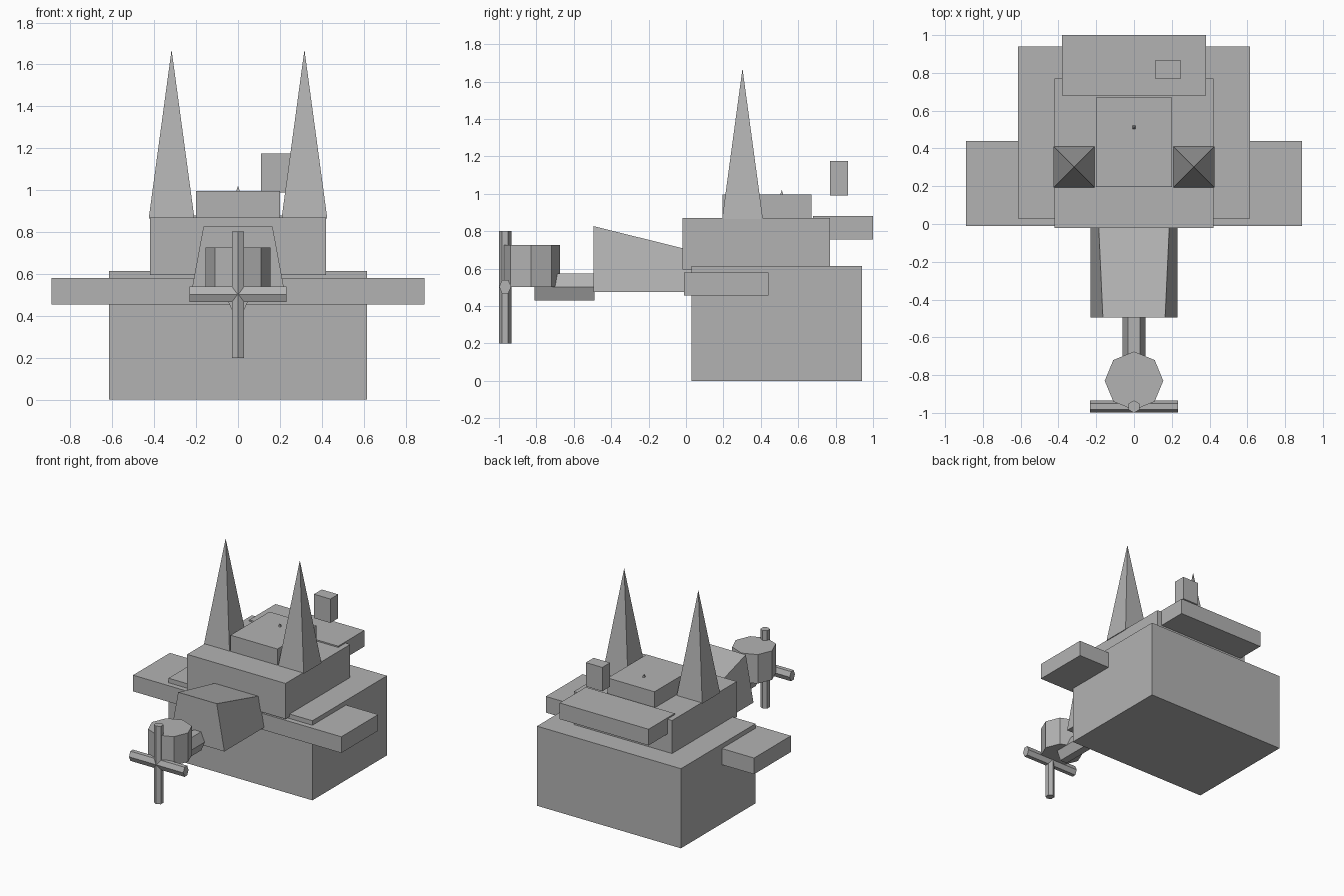
import bpy, math

if "Cube" in bpy.data.objects:
    bpy.data.objects.remove(bpy.data.objects["Cube"])

grey = bpy.data.materials.new("plain grey")
grey.diffuse_color = (0.45, 0.45, 0.45, 1)
grey.use_nodes = True
grey.node_tree.nodes["Principled BSDF"].inputs["Base Color"].default_value = grey.diffuse_color


def make(name, verts, faces):
    me = bpy.data.meshes.new(name)
    me.from_pydata(verts, [], faces)
    me.materials.append(grey)
    ob = bpy.data.objects.new(name, me)
    bpy.context.collection.objects.link(ob)
    return ob


def loft(name, lower, upper):
    """Closed solid between two matching rings of points."""
    n = len(lower)
    sides = [(i, (i + 1) % n, n + (i + 1) % n, n + i) for i in range(n)]
    ob = make(name, lower + upper,
              sides + [tuple(reversed(range(n))), tuple(range(n, 2 * n))])
    # keep normals pointing outwards whichever way the rings run
    import bmesh
    bm = bmesh.new()
    bm.from_mesh(ob.data)
    bmesh.ops.recalc_face_normals(bm, faces=bm.faces)
    bm.to_mesh(ob.data)
    bm.free()
    return ob


def box(name, x0, x1, y0, y1, z0, z1):
    ring = [(x0, y0), (x1, y0), (x1, y1), (x0, y1)]
    return loft(name, [(x, y, z0) for x, y in ring], [(x, y, z1) for x, y in ring])


def spike(name, x, y, half, z0, z1):
    base = [(x + sx * half, y + sy * half, z0)
            for sx, sy in ((-1, -1), (1, -1), (1, 1), (-1, 1))]
    return make(name, base + [(x, y, z1)],
                [(3, 2, 1, 0), (0, 1, 4), (1, 2, 4), (2, 3, 4), (3, 0, 4)])


def polygon(n, ra, rb):
    """Ring with its first corner on the a axis."""
    return [(ra * math.cos(i * math.tau / n), rb * math.sin(i * math.tau / n))
            for i in range(n)]


# Stacked body
box("base_block", -0.615, 0.615, 0.03, 0.94, 0, 0.615)
box("side_wings", -0.89, 0.89, -0.01, 0.44, 0.455, 0.58)
box("upper_block", -0.42, 0.42, -0.02, 0.77, 0.595, 0.87)
box("top_block", -0.2, 0.2, 0.195, 0.67, 0.865, 0.995)
box("rear_plate", -0.38, 0.38, 0.68, 1.0, 0.755, 0.88)
box("small_rear_box", 0.11, 0.25, 0.77, 0.865, 0.99, 1.175)

# Tall spikes and the tiny point between them
for side, s in (("left", -1), ("right", 1)):
    spike(side + "_spike", s * 0.317, 0.302, 0.109, 0.865, 1.67)
spike("tiny_point", 0, 0.512, 0.01, 0.99, 1.02)


# Snout: tapered sides and a sloping top
def snout_ring(y, top):
    w = 0.23 - 0.065 * (top - 0.475) / 0.35
    return [(-0.23, y, 0.475), (0.23, y, 0.475), (w, y, top), (-w, y, top)]


loft("snout", snout_ring(-0.495, 0.827), snout_ring(0.03, 0.697))

# Neck pipe and drum
hexa = polygon(6, 0.061, 0.083)
loft("neck_pipe", [(a, -0.81, 0.502 + b) for a, b in hexa],
     [(a, -0.49, 0.502 + b) for a, b in hexa])
octa = polygon(8, 0.155, 0.155)
loft("drum", [(a, -0.83 + b, 0.503) for a, b in octa],
     [(a, -0.83 + b, 0.727) for a, b in octa])

# Crossed bars on the front
hexa = polygon(6, 0.032, 0.043)
loft("cross_bar", [(-0.232, -0.967 + a, 0.503 + b) for a, b in hexa],
     [(0.232, -0.967 + a, 0.503 + b) for a, b in hexa])
hexa = polygon(6, 0.033, 0.033)
loft("upright_bar", [(b, -0.967 + a, 0.2) for a, b in hexa],
     [(b, -0.967 + a, 0.802) for a, b in hexa])
